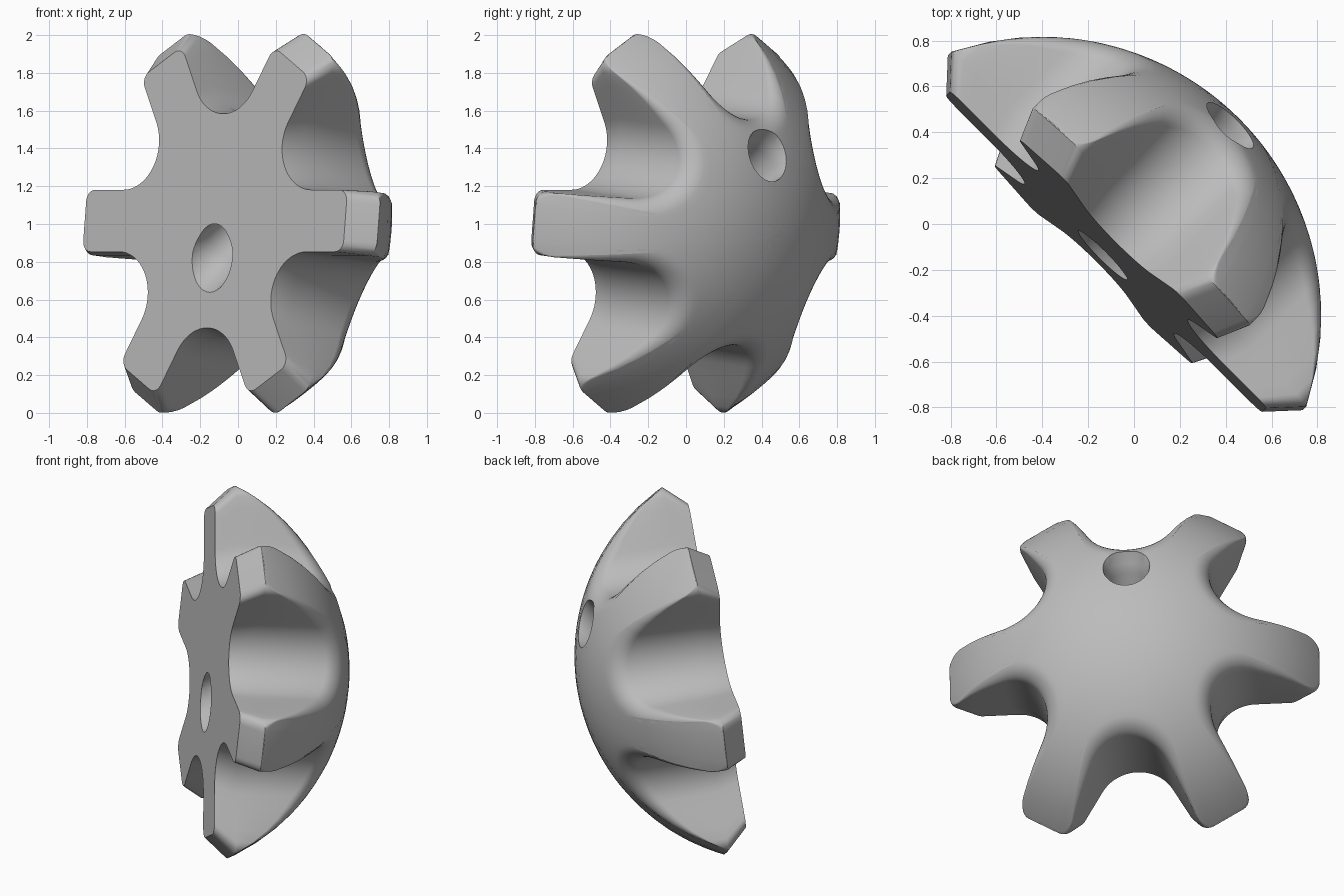
import bpy, bmesh
from math import sin, cos, pi, sqrt, radians
from mathutils import Vector, Matrix

cube = bpy.data.objects.get("Cube")
if cube:
    bpy.data.objects.remove(cube, do_unlink=True)

# One plain grey material
grey = bpy.data.materials.new("plain grey")
grey.use_nodes = True
colour = (0.5, 0.5, 0.5, 1)
grey.diffuse_color = colour
grey.node_tree.nodes["Principled BSDF"].inputs["Base Color"].default_value = colour

# Knob frame: local z is the dome axis, tipped slightly downwards
TILT = radians(6)
across = Vector((-1, 1, 0)).normalized()
axis = Vector((cos(TILT) / sqrt(2), cos(TILT) / sqrt(2), -sin(TILT)))
up = axis.cross(across)
FRAME = Matrix((across, up, axis)).transposed().to_4x4()
FRAME.translation = Vector((-0.122, -0.122, 1.017))

RIM, SPHERE, SINK, FILLET = 0.13, 1.22, 0.40, 0.08


def arc(cx, cy, r, a0, a1, n):
    return [Vector((cx + r * cos(radians(a0 + (a1 - a0) * i / n)),
                    cy + r * sin(radians(a0 + (a1 - a0) * i / n)))) for i in range(n + 1)]


def outline(tip, half, corner, notch):
    """Closed six-armed outline with rounded notches."""
    c = 2 * (half + notch)
    corner_arc = arc(tip - corner, half - corner, corner, 0, 90, 6)
    notch_arc = arc(c * cos(pi / 6), c * sin(pi / 6), notch, 270, 210, 10)
    side = [corner_arc[-1].lerp(notch_arc[0], i / 4) for i in range(1, 4)]
    half_arm = [Vector((tip, 0))] + corner_arc + side + notch_arc
    mirror = Matrix(((cos(pi / 3), sin(pi / 3)), (sin(pi / 3), -cos(pi / 3))))
    sector = half_arm + [mirror @ p for p in reversed(half_arm[1:-1])]
    return [Matrix.Rotation(k * pi / 3, 2) @ p for k in range(6) for p in sector]


def dome(r):
    return sqrt(max(SPHERE ** 2 - r * r, 0)) - SINK


def make_object(name, bm):
    bmesh.ops.recalc_face_normals(bm, faces=bm.faces[:])
    mesh = bpy.data.meshes.new(name)
    bm.to_mesh(mesh)
    bm.free()
    mesh.materials.append(grey)
    obj = bpy.data.objects.new(name, mesh)
    bpy.context.collection.objects.link(obj)
    return obj


def bridge(bm, a, b):
    n = len(a)
    for i in range(n):
        bm.faces.new((a[i], a[(i + 1) % n], b[(i + 1) % n], b[i]))


# Knob body: flat back, chamfered rim, notch walls, rounded lip, dome
flat = outline(0.975, 0.165, 0.06, 0.24)
full = outline(1.095, 0.17, 0.07, 0.26)
count = len(full)
inward = []
for i in range(count):
    t = (full[(i + 1) % count] - full[i - 1]).normalized()
    inward.append(Vector((-t.y, t.x)))

rings = [[(p.x, p.y, 0) for p in flat], [(p.x, p.y, RIM) for p in full]]
lip = []
STEPS = 6
for s in range(STEPS + 1):
    a = s / STEPS * pi / 2
    ring, lip = [], []
    for p, n in zip(full, inward):
        f = FILLET * min(1, max(0.1, (1.08 - p.length) / 0.3))
        q = p + n * f * (1 - cos(a))
        lip.append(q)
        ring.append((q.x, q.y, max(RIM + 0.004, dome(q.length) - f * (1 - sin(a)))))
    rings.append(ring)
LEVELS = 14
for k in range(1, LEVELS):
    scaled = [q * (1 - k / LEVELS) for q in lip]
    rings.append([(q.x, q.y, max(RIM + 0.004, dome(q.length))) for q in scaled])

bm = bmesh.new()
loops = [[bm.verts.new(FRAME @ Vector(p)) for p in ring] for ring in rings]
for a, b in zip(loops, loops[1:]):
    bridge(bm, a, b)
bm.faces.new(loops[0])
apex = bm.verts.new(FRAME @ Vector((0, 0, dome(0))))
for i in range(count):
    bm.faces.new((loops[-1][i], loops[-1][(i + 1) % count], apex))
knob = make_object("knob_body", bm)

# Slanted bolt hole with softly flared mouths
start, end = Vector((-0.115, -0.115, 0.86)), Vector((0.425, 0.435, 1.355))
run = end - start
turn = run.to_track_quat('Z', 'Y')
length = run.length
profile = [(-0.3, 0.17), (-0.03, 0.15), (0.03, 0.13), (0.09, 0.122),
           (length - 0.09, 0.118), (length - 0.03, 0.128),
           (length + 0.03, 0.15), (length + 0.3, 0.17)]
bm = bmesh.new()
loops = [[bm.verts.new(start + turn @ Vector((r * cos(2 * pi * i / 40), r * sin(2 * pi * i / 40), h)))
          for i in range(40)] for h, r in profile]
for a, b in zip(loops, loops[1:]):
    bridge(bm, a, b)
bm.faces.new(loops[0])
bm.faces.new(loops[-1])
cutter = make_object("bolt_hole_cutter", bm)
cutter.hide_render = True

cut = knob.modifiers.new("bolt_hole", 'BOOLEAN')
cut.operation = 'DIFFERENCE'
cut.solver = 'EXACT'
cut.object = cutter
bpy.ops.object.select_all(action='DESELECT')
knob.select_set(True)
bpy.context.view_layer.objects.active = knob
bpy.ops.object.modifier_apply(modifier=cut.name)
bpy.data.objects.remove(cutter, do_unlink=True)
bpy.ops.object.shade_smooth_by_angle(angle=radians(32))
